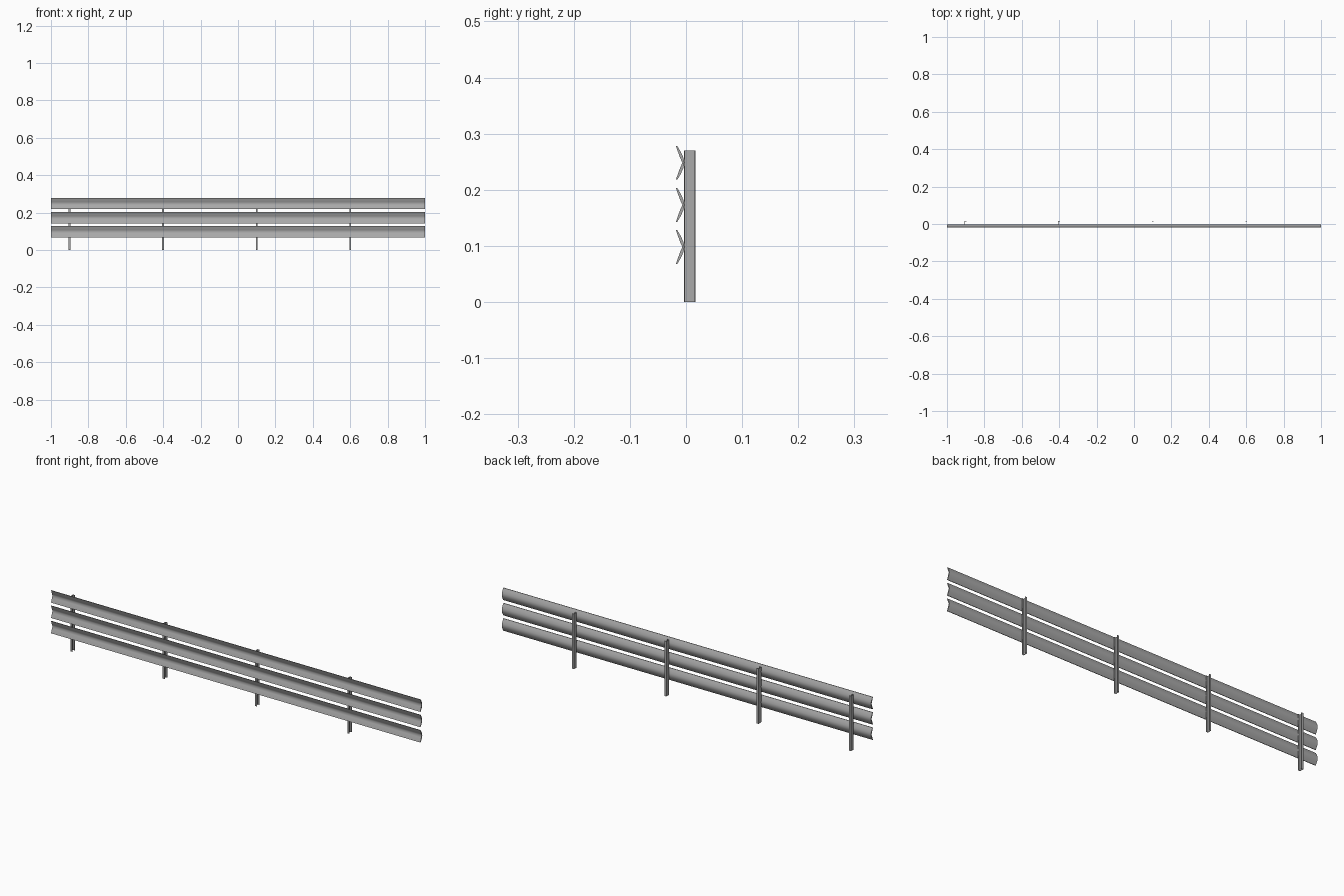
import bpy, bmesh, math

if "Cube" in bpy.data.objects:
    bpy.data.objects.remove(bpy.data.objects["Cube"])

# Single galvanised steel colour
steel = bpy.data.materials.new("galvanised_grey")
steel.diffuse_color = (0.40, 0.40, 0.40, 1)
steel.use_nodes = True
steel.node_tree.nodes["Principled BSDF"].inputs["Base Color"].default_value = steel.diffuse_color


def extrude(name, profile, axis, start, end):
    """Extrude a closed 2D profile along x (profile = y, z) or z (profile = x, y)."""
    bm = bmesh.new()

    def place(p, t):
        return (t, p[0], p[1]) if axis == "x" else (p[0], p[1], t)

    a = [bm.verts.new(place(p, start)) for p in profile]
    b = [bm.verts.new(place(p, end)) for p in profile]
    n = len(profile)
    for i in range(n):
        j = (i + 1) % n
        bm.faces.new((a[i], a[j], b[j], b[i]))
    bm.faces.new(a[::-1])
    bm.faces.new(b)
    bmesh.ops.recalc_face_normals(bm, faces=bm.faces)
    mesh = bpy.data.meshes.new(name)
    bm.to_mesh(mesh)
    bm.free()
    mesh.materials.append(steel)
    obj = bpy.data.objects.new(name, mesh)
    bpy.context.collection.objects.link(obj)
    bpy.context.view_layer.objects.active = obj
    obj.select_set(True)
    bpy.ops.object.shade_smooth_by_angle(angle=math.radians(50))
    obj.select_set(False)
    return obj


# Horizontal rails: thin folded sheet, open towards the front
front = [(-0.018, 0.030), (-0.0145, 0.020), (-0.0105, 0.009), (-0.0065, 0.0)]
back = [(-0.003, 0.0), (-0.0045, 0.009), (-0.0095, 0.020), (-0.0155, 0.030)]
half = [(y, z) for y, z in front[:3]]
fold = half + [front[3]] + [(y, -z) for y, z in reversed(half)]
rear = [(y, -z) for y, z in reversed(back[1:])] + [back[0]] + back[1:]
for i, zc in enumerate((0.248, 0.173, 0.098)):
    extrude(f"rail_{i + 1}", [(y, z + zc) for y, z in fold + rear], "x", -1, 1)

# Posts: slim channel sections standing behind the rails
channel = [(-0.005, -0.004), (0.005, -0.004), (0.005, -0.002), (-0.003, -0.002),
           (-0.003, 0.0145), (0.005, 0.0145), (0.005, 0.017), (-0.005, 0.017)]
for i, xc in enumerate((-0.9, -0.4, 0.1, 0.6)):
    extrude(f"post_{i + 1}", [(x + xc, y) for x, y in channel], "z", 0, 0.27)
